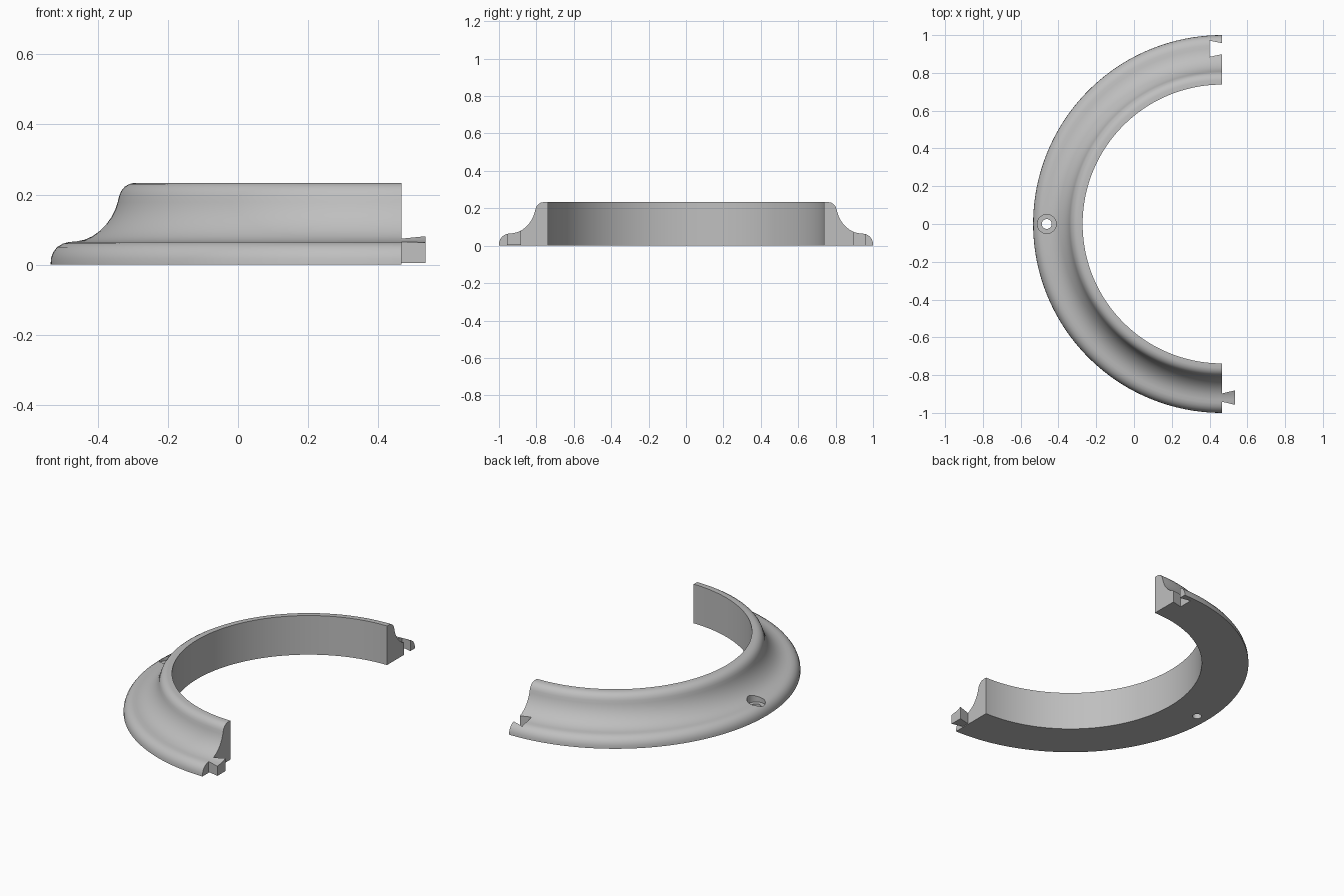
import bpy, bmesh, math

if "Cube" in bpy.data.objects:
    bpy.data.objects.remove(bpy.data.objects["Cube"])

CX = 0.466          # x of the ring axis and of the flat ends
STEPS = 128

grey = bpy.data.materials.new("plain grey")
grey.use_nodes = True
colour = (0.52, 0.52, 0.52, 1)
grey.diffuse_color = colour
grey.node_tree.nodes["Principled BSDF"].inputs["Base Color"].default_value = colour


def loft(name, rings):
    """Closed solid through a list of equal cross-sections."""
    bm = bmesh.new()
    rows = [[bm.verts.new(p) for p in ring] for ring in rings]
    n = len(rows[0])
    for a, b in zip(rows, rows[1:]):
        for i in range(n):
            j = (i + 1) % n
            bm.faces.new((a[i], a[j], b[j], b[i]))
    bm.faces.new(rows[0])
    bm.faces.new(rows[-1])
    bmesh.ops.recalc_face_normals(bm, faces=bm.faces)
    mesh = bpy.data.meshes.new(name)
    bm.to_mesh(mesh)
    bm.free()
    mesh.materials.append(grey)
    obj = bpy.data.objects.new(name, mesh)
    bpy.context.collection.objects.link(obj)
    return obj


def prism(name, outline, z0, z1):
    return loft(name, [[(x, y, z) for x, y in outline] for z in (z0, z1)])


def disc(name, x, r, z0, z1):
    turns = [math.tau * i / 48 for i in range(48)]
    return prism(name, [(x + r * math.cos(t), r * math.sin(t)) for t in turns], z0, z1)


def dovetail(name, x0, x1, y, half0, half1, z0, z1):
    return prism(name, [(x0, y - half0), (x1, y - half1), (x1, y + half1), (x0, y + half0)], z0, z1)


def boolean(obj, tool, operation):
    mod = obj.modifiers.new("boolean", "BOOLEAN")
    mod.operation, mod.object, mod.solver = operation, tool, "EXACT"
    bpy.context.view_layer.objects.active = obj
    bpy.ops.object.modifier_apply(modifier=mod.name)
    bpy.data.objects.remove(tool)


# Moulding cross-section: radius, height
profile = [(0.738, 0), (0.738, 0.233), (0.762, 0.233), (0.776, 0.230), (0.789, 0.222),
           (0.799, 0.210), (0.805, 0.195), (0.809, 0.178), (0.816, 0.157), (0.827, 0.135),
           (0.842, 0.114), (0.860, 0.096), (0.881, 0.081), (0.905, 0.071), (0.930, 0.066),
           (0.948, 0.065), (0.966, 0.060), (0.982, 0.050), (0.993, 0.035), (0.999, 0.018), (1, 0)]

# Half ring swept around its axis
angles = [math.pi * (0.5 + i / STEPS) for i in range(STEPS + 1)]
ring = loft("half_ring", [[(CX + r * math.cos(a), r * math.sin(a), z) for r, z in profile]
                          for a in angles])

# Dovetail socket and stepped screw hole
boolean(ring, dovetail("socket_cutter", CX + 0.01, 0.400, 0.928, 0.027, 0.043, -0.1, 0.4), "DIFFERENCE")
boolean(ring, disc("screw_hole_cutter", -0.462, 0.026, -0.1, 0.4), "DIFFERENCE")
boolean(ring, disc("screw_head_cutter", -0.462, 0.050, 0.038, 0.4), "DIFFERENCE")

# Dovetail tongue: moulding continued straight, trimmed to shape
tongue = loft("dovetail_tongue", [[(x, -r, z) for r, z in profile] for x in (CX, 0.6)])
boolean(tongue, dovetail("tongue_trim", CX, 0.534, -0.919, 0.022, 0.038, 0.005, 0.4), "INTERSECT")

for obj in (ring, tongue):
    bpy.ops.object.select_all(action="DESELECT")
    obj.select_set(True)
    bpy.context.view_layer.objects.active = obj
    bpy.ops.object.shade_smooth_by_angle(angle=math.radians(30))
